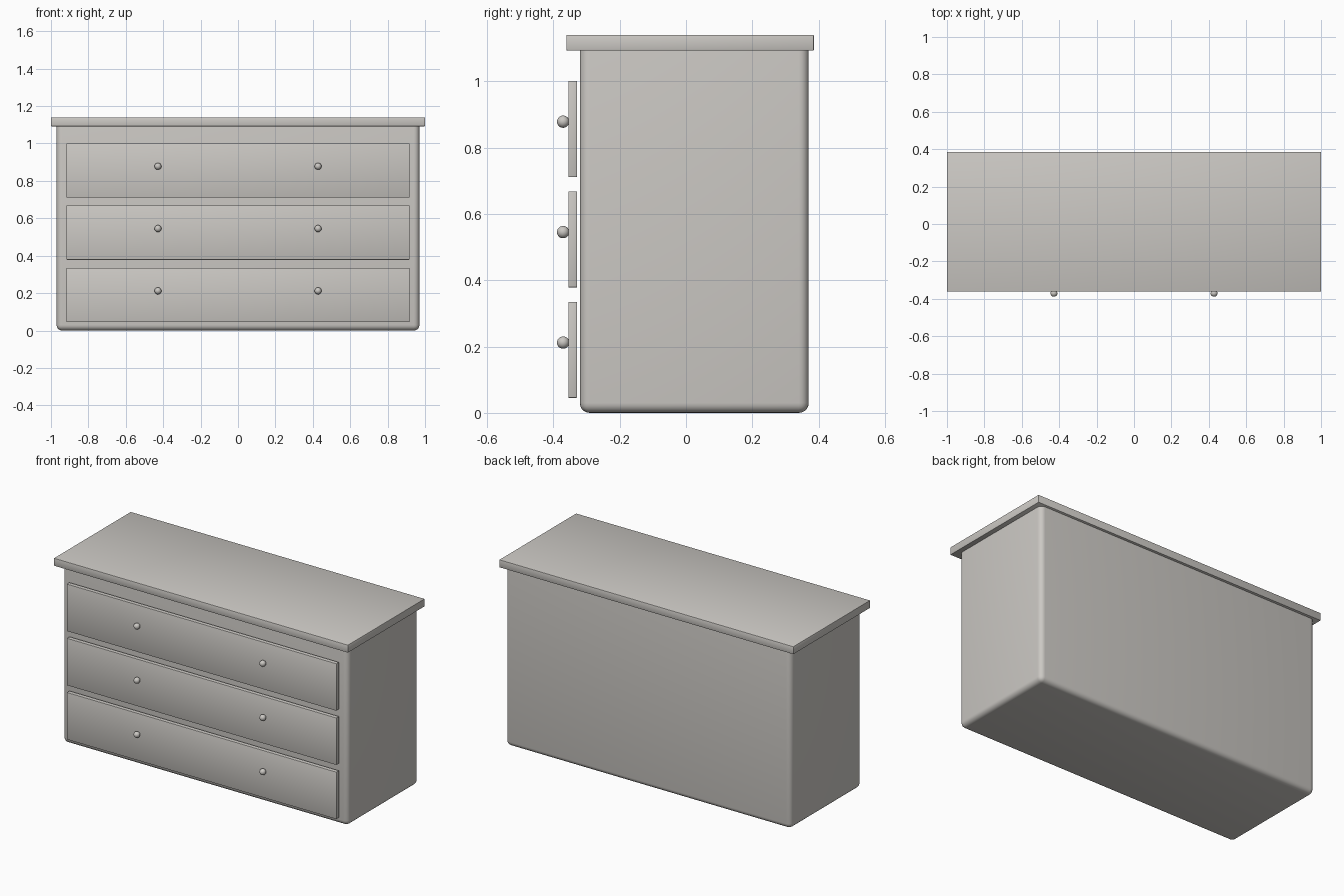
import bpy
import math

if "Cube" in bpy.data.objects:
    bpy.data.objects.remove(bpy.data.objects["Cube"], do_unlink=True)

paint = bpy.data.materials.new("warm_grey_paint")
paint.use_nodes = True
GREY = (0.6, 0.58, 0.55, 1)
paint.diffuse_color = GREY
paint.node_tree.nodes["Principled BSDF"].inputs["Base Color"].default_value = GREY


def finish(name):
    obj = bpy.context.object
    obj.name = name
    obj.data.materials.append(paint)
    return obj


def rounded_box(name, low, high, radius, segments):
    """Box between two corners with rounded edges."""
    center = [(a + b) / 2 for a, b in zip(low, high)]
    bpy.ops.mesh.primitive_cube_add(size=1, location=center)
    obj = finish(name)
    obj.scale = [b - a for a, b in zip(low, high)]
    bpy.ops.object.transform_apply(location=False, rotation=False, scale=True)
    bevel = obj.modifiers.new("rounded_edges", "BEVEL")
    bevel.width = radius
    bevel.segments = segments
    bpy.ops.object.modifier_apply(modifier=bevel.name)
    bpy.ops.object.shade_smooth_by_angle(angle=math.radians(40))
    return obj


# Carcass and overhanging top
rounded_box("cabinet_body", (-0.97, -0.32, 0), (0.97, 0.37, 1.138), 0.03, 5)
rounded_box("top_board", (-1, -0.361, 1.092), (1, 0.386, 1.14), 0.004, 2)

# Three drawer fronts, each with a pair of round knobs
for level, base in (("bottom", 0.045), ("middle", 0.378), ("top", 0.711)):
    rounded_box(f"{level}_drawer_front", (-0.917, -0.355, base),
                (0.917, -0.328, base + 0.29), 0.003, 2)
    for side, x in (("left", 0.428), ("right", -0.428)):
        bpy.ops.mesh.primitive_uv_sphere_add(
            segments=32, ring_count=16, radius=0.0185,
            location=(x, -0.3705, base + 0.167))
        finish(f"{level}_{side}_knob")
        bpy.ops.object.shade_smooth()
